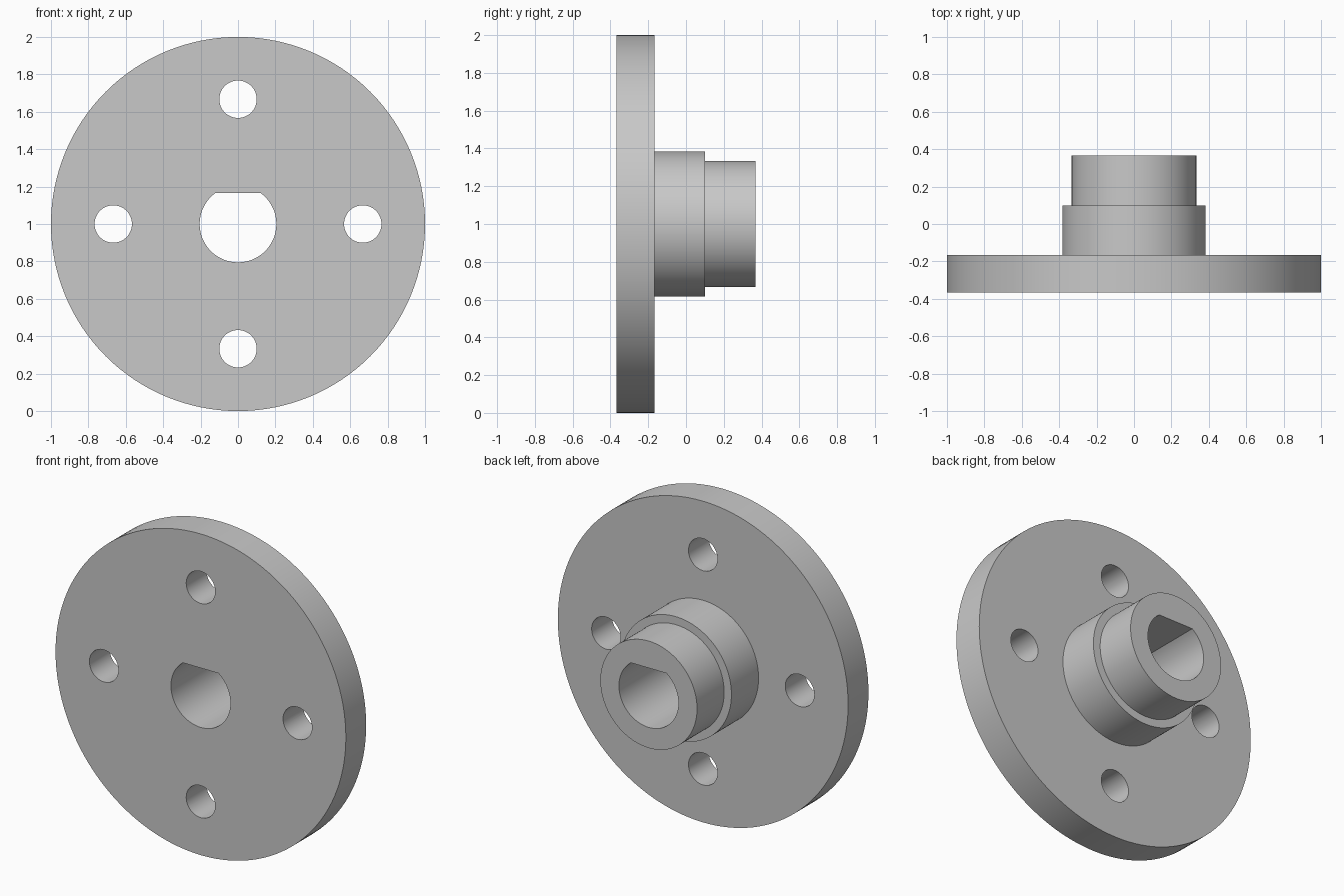
import bpy
import bmesh
import math
from mathutils import Matrix, Vector

if "Cube" in bpy.data.objects:
    bpy.data.objects.remove(bpy.data.objects["Cube"], do_unlink=True)

AXIS_Z = 1.0            # height of the shaft axis
FRONT, BACK = -0.367, 0.367
SEGMENTS = 128

grey = bpy.data.materials.new("plain grey")
grey.use_nodes = True
grey.diffuse_color = (0.58, 0.58, 0.58, 1)
grey.node_tree.nodes["Principled BSDF"].inputs["Base Color"].default_value = grey.diffuse_color


def make_object(name, bm):
    bmesh.ops.recalc_face_normals(bm, faces=bm.faces)
    mesh = bpy.data.meshes.new(name)
    bm.to_mesh(mesh)
    bm.free()
    mesh.materials.append(grey)
    obj = bpy.data.objects.new(name, mesh)
    bpy.context.collection.objects.link(obj)
    return obj


def add_prism(bm, outline, y0, y1):
    """Extrude an (x, z) outline along y."""
    face = bm.faces.new([bm.verts.new((x, y0, z)) for x, z in outline])
    result = bmesh.ops.extrude_face_region(bm, geom=[face])
    verts = [v for v in result["geom"] if isinstance(v, bmesh.types.BMVert)]
    bmesh.ops.translate(bm, verts=verts, vec=(0, y1 - y0, 0))


def arc(radius, start, end, count, cx=0, cz=AXIS_Z):
    angles = [start + (end - start) * i / count for i in range(count + 1)]
    return [(cx + radius * math.cos(a), cz + radius * math.sin(a)) for a in angles]


# Flange disc with stepped hub, turned around the shaft axis
profile = [(0, FRONT), (1, FRONT), (1, -0.167), (0.383, -0.167),
           (0.383, 0.1), (0.333, 0.1), (0.333, BACK), (0, BACK)]
bm = bmesh.new()
verts = [bm.verts.new((r, y, AXIS_Z)) for r, y in profile]
edges = [bm.edges.new(pair) for pair in zip(verts, verts[1:])]
bmesh.ops.spin(bm, geom=verts + edges, cent=(0, 0, AXIS_Z), axis=(0, 1, 0),
               angle=2 * math.pi, steps=SEGMENTS)
bmesh.ops.remove_doubles(bm, verts=bm.verts, dist=0.0001)
bmesh.ops.dissolve_limit(bm, angle_limit=0.001, verts=bm.verts, edges=bm.edges)
flange = make_object("flanged_hub", bm)

# Cutter: D-shaped shaft bore and four bolt holes
bm = bmesh.new()
flat = math.asin(0.165 / 0.205)
add_prism(bm, arc(0.205, math.pi - flat, 2 * math.pi + flat, 72), FRONT - 0.1, BACK + 0.1)
for i in range(4):
    a = i * math.pi / 2
    circle = arc(0.1, 0, 2 * math.pi, 48, 0.667 * math.cos(a), AXIS_Z + 0.667 * math.sin(a))
    add_prism(bm, circle[:-1], FRONT - 0.1, 0)
cutter = make_object("hole_cutter", bm)
cutter.hide_render = True

# Drill the holes and shade the curved walls smooth
cut = flange.modifiers.new("holes", "BOOLEAN")
cut.operation = "DIFFERENCE"
cut.solver = "EXACT"
cut.object = cutter
bpy.ops.object.select_all(action="DESELECT")
bpy.context.view_layer.objects.active = flange
flange.select_set(True)
bpy.ops.object.modifier_apply(modifier=cut.name)
bpy.data.objects.remove(cutter, do_unlink=True)
bpy.ops.object.shade_smooth_by_angle(angle=math.radians(30))
